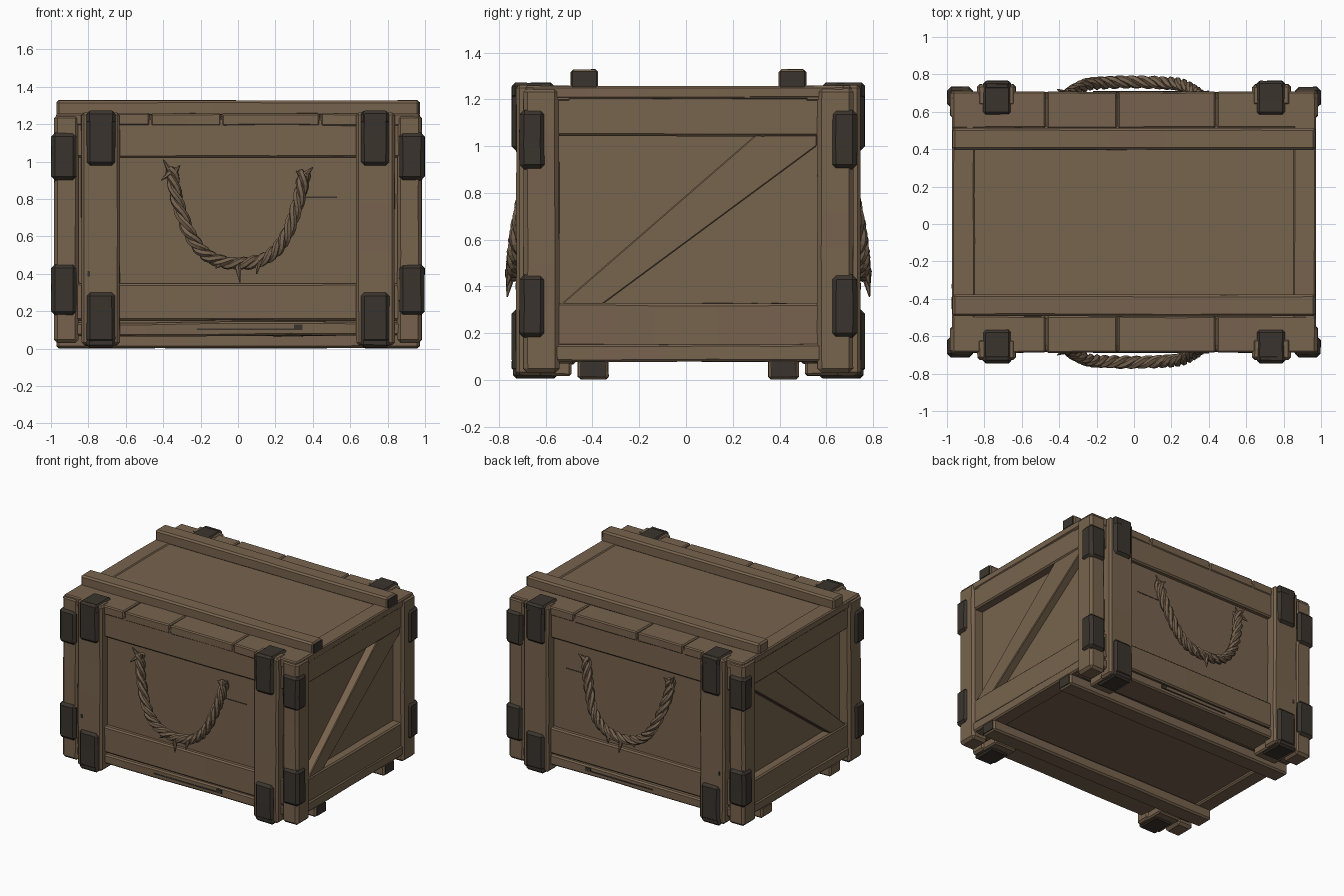
import bpy, bmesh, math, random
from mathutils import Vector

if "Cube" in bpy.data.objects:
    bpy.data.objects.remove(bpy.data.objects["Cube"])

random.seed(4)
YO = 0.01  # the crate sits slightly towards the back


def material(name, rgb):
    m = bpy.data.materials.new(name)
    m.diffuse_color = (*rgb, 1)
    m.use_nodes = True
    m.node_tree.nodes["Principled BSDF"].inputs["Base Color"].default_value = m.diffuse_color
    return m


WOOD = material("brown_wood", (0.185, 0.125, 0.075))
METAL = material("dark_metal", (0.042, 0.034, 0.026))
ROPE = material("rope_brown", (0.175, 0.120, 0.075))


def finish(bm, name, mat, bevel):
    bmesh.ops.recalc_face_normals(bm, faces=bm.faces)
    me = bpy.data.meshes.new(name)
    bm.to_mesh(me)
    bm.free()
    ob = bpy.data.objects.new(name, me)
    bpy.context.collection.objects.link(ob)
    me.materials.append(mat)
    if bevel:
        b = ob.modifiers.new("worn_edges", 'BEVEL')
        b.width, b.segments, b.limit_method = bevel, 1, 'ANGLE'
        b.angle_limit = math.radians(40)
    return ob


def board(name, x, y, z, mat=WOOD, bevel=0.01, cuts=4, wear=0.004):
    """Box given by its ranges, cut along its length and slightly worn."""
    rng = [sorted(r) for r in (x, y, z)]
    bm = bmesh.new()
    bmesh.ops.create_cube(bm, size=1)
    for v in bm.verts:
        v.co = Vector([r[0] + (c + 0.5) * (r[1] - r[0]) for r, c in zip(rng, v.co)])
    axis = max(range(3), key=lambda i: rng[i][1] - rng[i][0])
    a, b = rng[axis]
    normal = Vector([float(i == axis) for i in range(3)])
    for i in range(1, cuts + 1):
        t = a + (b - a) * (i + random.uniform(-0.25, 0.25)) / (cuts + 1)
        bmesh.ops.bisect_plane(bm, geom=bm.verts[:] + bm.edges[:] + bm.faces[:],
                               plane_co=normal * t, plane_no=normal)
    for v in bm.verts:
        for i in range(3):
            if i != axis:
                mid = sum(rng[i]) / 2
                v.co[i] += random.uniform(0, wear) * (1 if v.co[i] < mid else -1)
    return finish(bm, name, mat, bevel)


def yr(s, a, b):
    return (YO + s * a, YO + s * b)


def xr(s, a, b):
    return (s * a, s * b)


# Inner box whose sides are the recessed panels
board("inner_box", (-0.90, 0.90), yr(1, -0.66, 0.66), (0.10, 1.245), bevel=0, cuts=0, wear=0)
board("lid_panel", (-0.97, 0.97), yr(1, -0.52, 0.52), (1.20, 1.25), bevel=0.006, cuts=0, wear=0)

for s, side in ((-1, "front"), (1, "back")):
    # Long side boards above and below the recessed middle
    board(side + "_upper_board", (-0.95, 0.95), yr(s, 0.60, 0.695), (1.02, 1.235))
    board(side + "_lower_board", (-0.95, 0.95), yr(s, 0.60, 0.695), (0.15, 0.35))
    board(side + "_sill_board", (-0.95, 0.95), yr(s, 0.48, 0.70), (0.065, 0.145), wear=0.008)
    # Lid edge planks, split by cracks
    for i, (a, b) in enumerate(((-0.97, -0.472), (-0.466, -0.09), (-0.085, 0.437), (0.443, 0.97))):
        board(f"{side}_lid_plank_{i}", (a, b), yr(s, 0.50, 0.70), (1.19, 1.26), cuts=1, bevel=0.008)
    # Skids above and below, running the full length
    for nm, z in (("top", (1.24, 1.33)), ("bottom", (0.0, 0.09))):
        yy = yr(s, 0.385, 0.505) if nm == "top" else yr(s, 0.34, 0.475)
        board(f"{side}_{nm}_rail", (-0.97, 0.97), yy, z, bevel=0.012)
        mid, half = sum(yy) / 2, 0.052
        board(f"{side}_{nm}_rail_cap", (0.965, 0.974), (mid - half, mid + half),
              (z[0] + 0.012, z[1] - 0.012), METAL, 0, 0, 0)

    for k in (-1, 1):
        tag = side + ("_left" if k < 0 else "_right")
        # Upright post with foot, on the long side
        board(tag + "_post", xr(k, 0.63, 0.84), yr(s, 0.62, 0.738), (0.02, 1.262), bevel=0.014)
        board(tag + "_foot", xr(k, 0.64, 0.83), yr(s, 0.50, 0.72), (0.015, 0.09), cuts=1)
        # Iron straps wrapping the top and bottom of the post
        px = xr(k, 0.655, 0.81)
        board(tag + "_top_strap", px, yr(s, 0.70, 0.757), (0.98, 1.272), METAL, 0.018, 1)
        board(tag + "_top_strap_lip", px, yr(s, 0.575, 0.755), (1.20, 1.273), METAL, 0.014, 1)
        board(tag + "_foot_strap", px, yr(s, 0.70, 0.757), (0.03, 0.30), METAL, 0.018, 1)
        board(tag + "_foot_strap_lip", px, yr(s, 0.56, 0.75), (0.005, 0.08), METAL, 0.014, 1)
        # Corner stile of the end frame and its iron corners
        board(tag + "_corner_stile", xr(k, 0.85, 0.985), yr(s, 0.55, 0.708), (0.03, 1.25), bevel=0.018)
        for nm, z in (("upper", (0.90, 1.155)), ("lower", (0.18, 0.45))):
            board(f"{tag}_{nm}_corner_iron", xr(k, 0.86, 1.0), yr(s, 0.61, 0.725), z, METAL, 0.02, 1)

# End frames: rails and a diagonal brace
for k, side in ((-1, "left"), (1, "right")):
    board(side + "_end_top_rail", xr(k, 0.85, 0.968), (-0.56, 0.58), (1.04, 1.235))
    board(side + "_end_lid_strip", xr(k, 0.85, 0.975), (-0.66, 0.68), (1.20, 1.258), bevel=0.008)
    board(side + "_end_bottom_rail", xr(k, 0.85, 0.968), (-0.56, 0.58), (0.14, 0.33))
    board(side + "_end_sill", xr(k, 0.85, 0.975), (-0.62, 0.64), (0.075, 0.155))
    bm = bmesh.new()
    outline = [(-0.54, 0.32), (-0.36, 0.32), (0.56, 1.0), (0.56, 1.05), (0.30, 1.05)]
    face = bm.faces.new([bm.verts.new((k * 0.89, y, z)) for y, z in outline])
    ext = bmesh.ops.extrude_face_region(bm, geom=[face])
    bmesh.ops.translate(bm, vec=(k * 0.068, 0, 0),
                        verts=[g for g in ext["geom"] if isinstance(g, bmesh.types.BMVert)])
    finish(bm, side + "_end_brace", WOOD, 0.005)


# Rope handles: three strands twisted around a hanging path
KEYS = [(-0.355, 0.67, 0.96), (-0.325, 0.70, 0.79), (-0.25, 0.735, 0.60), (-0.15, 0.745, 0.49),
        (0.0, 0.75, 0.455), (0.15, 0.745, 0.485), (0.25, 0.735, 0.59), (0.32, 0.70, 0.78),
        (0.355, 0.67, 0.94)]


def path(t):
    """Smooth point on the hanging path, t from 0 to 1."""
    f = min(t, 0.9999) * (len(KEYS) - 1)
    i = int(f)
    u = f - i
    p = [Vector(KEYS[max(0, min(len(KEYS) - 1, i + d))]) for d in (-1, 0, 1, 2)]
    return 0.5 * (2 * p[1] + (p[2] - p[0]) * u + (2 * p[0] - 5 * p[1] + 4 * p[2] - p[3]) * u * u
                  + (3 * p[1] - p[0] - 3 * p[2] + p[3]) * u ** 3)


def tube(name, pts, radii, s):
    cu = bpy.data.curves.new(name, 'CURVE')
    cu.dimensions = '3D'
    cu.bevel_depth, cu.bevel_resolution, cu.use_fill_caps = 1.0, 1, True
    sp = cu.splines.new('POLY')
    sp.points.add(len(pts) - 1)
    for q, p, r in zip(sp.points, pts, radii):
        q.co = (p.x, YO + s * p.y, p.z, 1)
        q.radius = r
    cu.materials.append(ROPE)
    ob = bpy.data.objects.new(name, cu)
    bpy.context.collection.objects.link(ob)
    bpy.ops.object.select_all(action='DESELECT')
    ob.select_set(True)
    bpy.context.view_layer.objects.active = ob
    bpy.ops.object.convert(target='MESH')
    bpy.ops.object.shade_flat()


for s, side in ((-1, "front"), (1, "back")):
    N = 72
    for j in range(3):
        pts = []
        for i in range(N + 1):
            t = i / N
            d = (path(min(1, t + 0.01)) - path(max(0, t - 0.01))).normalized()
            n1 = d.cross(Vector((0, 1, 0))).normalized()
            n2 = d.cross(n1)
            a = 2 * math.pi * (j / 3 + 7 * t)
            pts.append(path(t) + 0.018 * (n1 * math.cos(a) + n2 * math.sin(a)))
        tube(f"{side}_rope_strand_{j}", pts, [0.019] * len(pts), s)
    # Frayed ends and hanging tufts
    frays = [((-0.35, 0.68, 0.93), (-0.40, 0.70, 1.01)), ((-0.35, 0.68, 0.93), (-0.31, 0.70, 0.98)),
             ((-0.35, 0.68, 0.95), (-0.41, 0.71, 0.90)), ((0.35, 0.68, 0.92), (0.40, 0.70, 0.97)),
             ((0.35, 0.68, 0.92), (0.31, 0.70, 0.95)), ((0.0, 0.76, 0.45), (0.01, 0.775, 0.355)),
             ((0.11, 0.76, 0.47), (0.10, 0.775, 0.40)), ((-0.08, 0.76, 0.46), (-0.12, 0.77, 0.43))]
    for j, (a, b) in enumerate(frays):
        tube(f"{side}_rope_fray_{j}", [Vector(a), Vector(b)], [0.022, 0.003], s)

# Thin dark cracks and nail heads on the long sides
for s, side in ((-1, "front"), (1, "back")):
    for j, (x0, x1, y, z) in enumerate(((0.35, 0.53, 0.66, 0.81), (-0.22, 0.34, 0.698, 0.105),
                                        (-0.805, -0.79, 0.737, 0.40), (0.30, 0.345, 0.698, 0.115))):
        h = 0.004 if x1 - x0 > 0.1 else 0.014
        board(f"{side}_mark_{j}", (x0, x1), yr(s, y - 0.006, y + 0.002), (z - h, z + h), METAL, 0, 0, 0)
